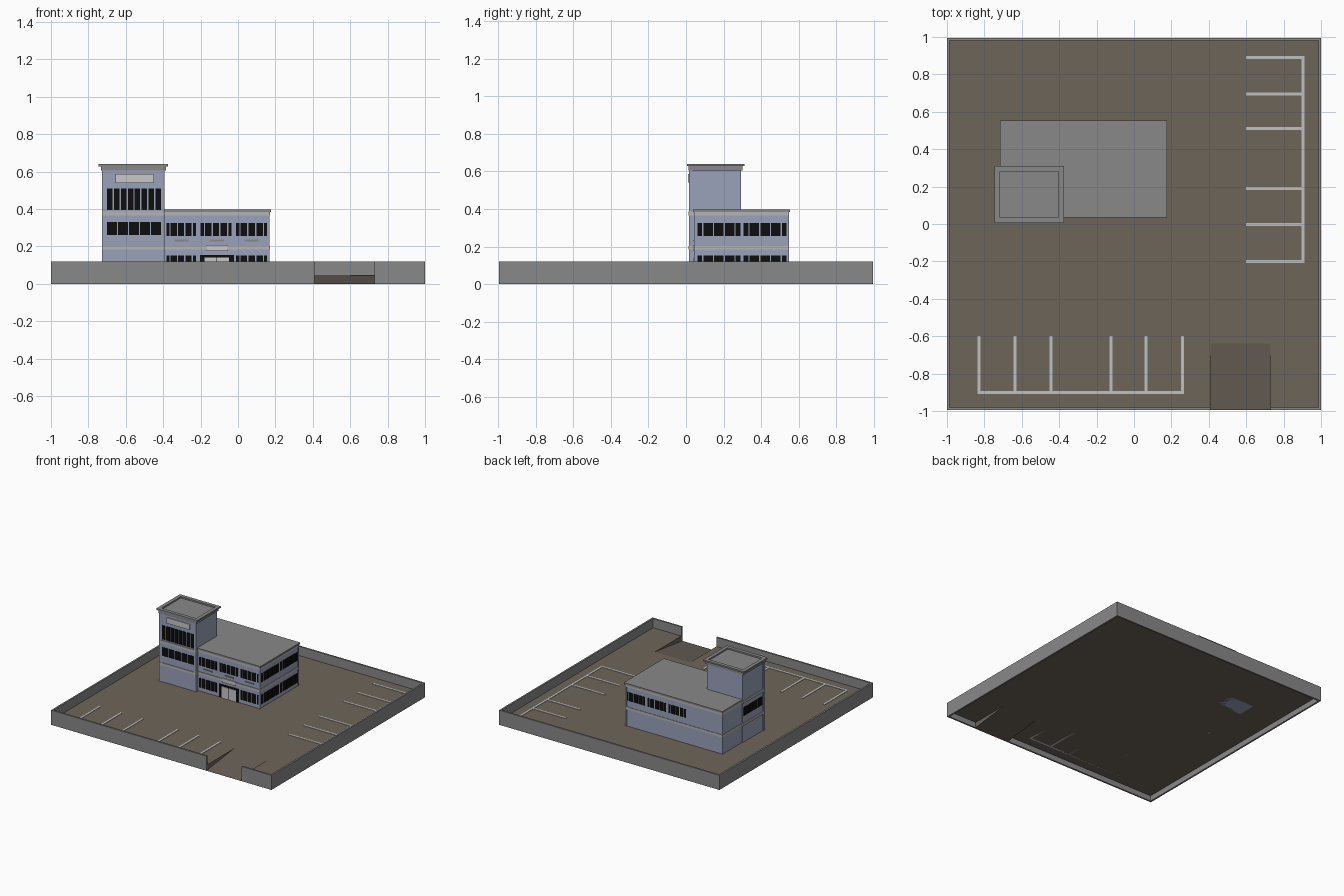
import bpy, bmesh

if "Cube" in bpy.data.objects:
    bpy.data.objects.remove(bpy.data.objects["Cube"])


def material(name, r, g, b):
    m = bpy.data.materials.new(name)
    m.diffuse_color = (r, g, b, 1)
    m.use_nodes = True
    m.node_tree.nodes["Principled BSDF"].inputs["Base Color"].default_value = m.diffuse_color
    return m


CONCRETE = material("concrete grey", 0.25, 0.25, 0.25)
ASPHALT = material("brown asphalt", 0.155, 0.130, 0.102)
RAMP = material("ramp brown", 0.135, 0.115, 0.095)
BLUE = material("blue wall", 0.32, 0.365, 0.49)
TRIM = material("light trim", 0.46, 0.46, 0.47)
PAINT = material("line paint", 0.52, 0.53, 0.53)
GLASS = material("black glass", 0.004, 0.004, 0.004)
DOOR = material("pale door", 0.58, 0.58, 0.58)


def finish(name, bm, mat):
    me = bpy.data.meshes.new(name)
    bm.to_mesh(me)
    bm.free()
    me.materials.append(mat)
    ob = bpy.data.objects.new(name, me)
    bpy.context.collection.objects.link(ob)
    return ob


def boxes(name, mat, items):
    """One object from boxes given as (x0, x1, y0, y1, z0, z1)."""
    bm = bmesh.new()
    for x0, x1, y0, y1, z0, z1 in items:
        vs = bmesh.ops.create_cube(bm, size=1)["verts"]
        for v in vs:
            v.co = ((x0 + x1) / 2 + v.co.x * (x1 - x0),
                    (y0 + y1) / 2 + v.co.y * (y1 - y0),
                    (z0 + z1) / 2 + v.co.z * (z1 - z0))
    return finish(name, bm, mat)


def sheet(name, mat, polys):
    bm = bmesh.new()
    for p in polys:
        bm.faces.new([bm.verts.new(c) for c in p])
    return finish(name, bm, mat)


def panes(side, pos, a, b, z0, z1, weights, gap=0.007):
    """Row of thin glass plates between a and b on a wall facing side."""
    unit = (b - a - gap * (len(weights) - 1)) / sum(weights)
    out, t = [], 0.003
    for w in weights:
        e = a + w * unit
        if side in "FB":
            y = (pos - t, pos + 0.002) if side == "F" else (pos - 0.002, pos + t)
            out.append((a, e, *y, z0, z1))
        else:
            x = (pos - t, pos + 0.002) if side == "L" else (pos - 0.002, pos + t)
            out.append((*x, a, e, z0, z1))
        a = e + gap
    return out


G = 0.045            # lot level
E = 0.995            # half depth of lot
T = 0.014            # boundary wall thickness
RX0, RX1, RY = 0.41, 0.73, -0.64   # ramp opening

# Boundary wall with gateway
boxes("boundary_wall", CONCRETE, [
    (-1, -1 + T, -E, E, 0, 0.12), (1 - T, 1, -E, E, 0, 0.12),
    (-1 + T, 1 - T, E - T, E, 0, 0.12),
    (-1 + T, RX0, -E, -E + T, 0, 0.12), (RX1, 1 - T, -E, -E + T, 0, 0.12)])


# Lot surface around the ramp, plus ramp side cheeks
def flat(x0, x1, y0, y1):
    return [(x0, y0, G), (x1, y0, G), (x1, y1, G), (x0, y1, G)]


L, F = 1 - T, -E + T
sheet("lot_surface", ASPHALT, [
    flat(-L, RX0, F, RY), flat(RX1, L, F, RY), flat(-L, L, RY, -F),
    [(RX0, RY, G), (RX0, F, G), (RX0, F, 0.001)],
    [(RX1, RY, G), (RX1, F, 0.001), (RX1, F, G)]])
sheet("entry_ramp", RAMP, [
    [(RX0, -E, 0), (RX1, -E, 0), (RX1, RY, G), (RX0, RY, G)]])

# Parking bay lines
W, Z = 0.008, (G, G + 0.003)
lines = [(0.903 - W, 0.903 + W, -0.208, 0.898, *Z),
         (-0.838, 0.268, -0.90 - W, -0.90 + W, *Z)]
for p in (0.89, 0.695, 0.51, 0.19, -0.003, -0.20):
    lines.append((0.60, 0.895, p - W, p + W, *Z))
for p in (-0.83, -0.635, -0.445, -0.122, 0.065, 0.26):
    lines.append((p - W, p + W, -0.892, -0.60, *Z))
boxes("parking_lines", PAINT, lines)

# Main block and tower bodies
MX0, MX1, MY0, MY1 = -0.712, 0.165, 0.047, 0.545
TX0, TX1, TY0, TY1 = -0.720, -0.395, 0.020, 0.294
boxes("main_block", BLUE, [(MX0, MX1, MY0, MY1, G, 0.38)])
boxes("tower", BLUE, [(TX0, TX1, TY0, TY1, G, 0.61)])
boxes("corner_pilasters", BLUE, [
    (TX0 - 0.006, TX0 + 0.014, TY0 - 0.005, TY0 + 0.014, G, 0.605),
    (TX1 - 0.014, TX1 + 0.003, TY0 - 0.005, TY0 + 0.014, G, 0.605),
    (MX1 - 0.010, MX1 + 0.004, MY0 - 0.004, MY0 + 0.010, G, 0.365),
    (MX1 - 0.010, MX1 + 0.004, MY1 - 0.010, MY1 + 0.002, G, 0.365)])

# Floor bands
bands = []
for z0, z1 in ((0.183, 0.203), (0.365, 0.386)):
    bands.append((MX0 - 0.004, MX1 + 0.005, MY0 - 0.005, MY1 + 0.004, z0, z1))
    bands.append((TX0 - 0.006, TX1 + 0.004, TY0 - 0.006, TY1, z0, z1))
boxes("floor_bands", TRIM, bands)

# Roofs
boxes("main_roof", CONCRETE, [(-0.717, 0.176, 0.036, 0.554, 0.384, 0.398)])
boxes("tower_cornice", CONCRETE, [(-0.732, -0.386, 0.012, 0.300, 0.605, 0.628)])
RXa, RXb, RYa, RYb = -0.745, -0.374, 0.005, 0.311
IN = 0.029
boxes("tower_roof_rim", CONCRETE, [
    (RXa, RXa + IN, RYa, RYb, 0.628, 0.64), (RXb - IN, RXb, RYa, RYb, 0.628, 0.64),
    (RXa + IN, RXb - IN, RYa, RYa + IN, 0.628, 0.64),
    (RXa + IN, RXb - IN, RYb - IN, RYb, 0.628, 0.64)])

# Windows
BAY = (0.5, 1, 1, 1, 0.5)
bays = ((-0.383, -0.225), (-0.200, -0.035), (-0.010, 0.157))
UP, LOW = (0.255, 0.325), (0.075, 0.152)
glass = []
for i, (a, b) in enumerate(bays):
    glass += panes("F", MY0, a, b, *UP, BAY)
    glass += panes("B", MY1, a, b, *UP, BAY)
    if i != 1:
        glass += panes("F", MY0, a, b, *LOW, BAY)
for a, b in ((0.060, 0.290), (0.307, 0.535)):
    for z in (UP, LOW):
        glass += panes("R", MX1, a, b, *z, BAY)
glass += panes("F", TY0, -0.700, -0.412, 0.26, 0.33, [1] * 5)
glass += panes("F", TY0, -0.700, -0.412, 0.395, 0.51, [1] * 8)
glass += panes("L", TX0, 0.042, 0.280, 0.26, 0.33, [1] * 4)
boxes("windows", GLASS, glass)

# Entrance: dark surround with two pale door leaves
boxes("entrance_surround", GLASS, [(-0.203, -0.022, MY0 - 0.003, MY0 + 0.002, G, 0.155)])
boxes("entrance_doors", DOOR, [
    (-0.178, -0.115, MY0 - 0.007, MY0, G, 0.140),
    (-0.111, -0.048, MY0 - 0.007, MY0, G, 0.140)])

# Blank sign boards and small plaques under the upper windows
boxes("sign_boards", DOOR, [
    (-0.655, -0.450, TY0 - 0.009, TY0, 0.540, 0.586),
    (-0.168, -0.055, MY0 - 0.009, MY0, 0.176, 0.208)])
boxes("wall_plaques", CONCRETE, [
    (c - 0.038, c + 0.038, MY0 - 0.006, MY0, 0.227, 0.236) for c in (-0.302, -0.113, 0.072)])
